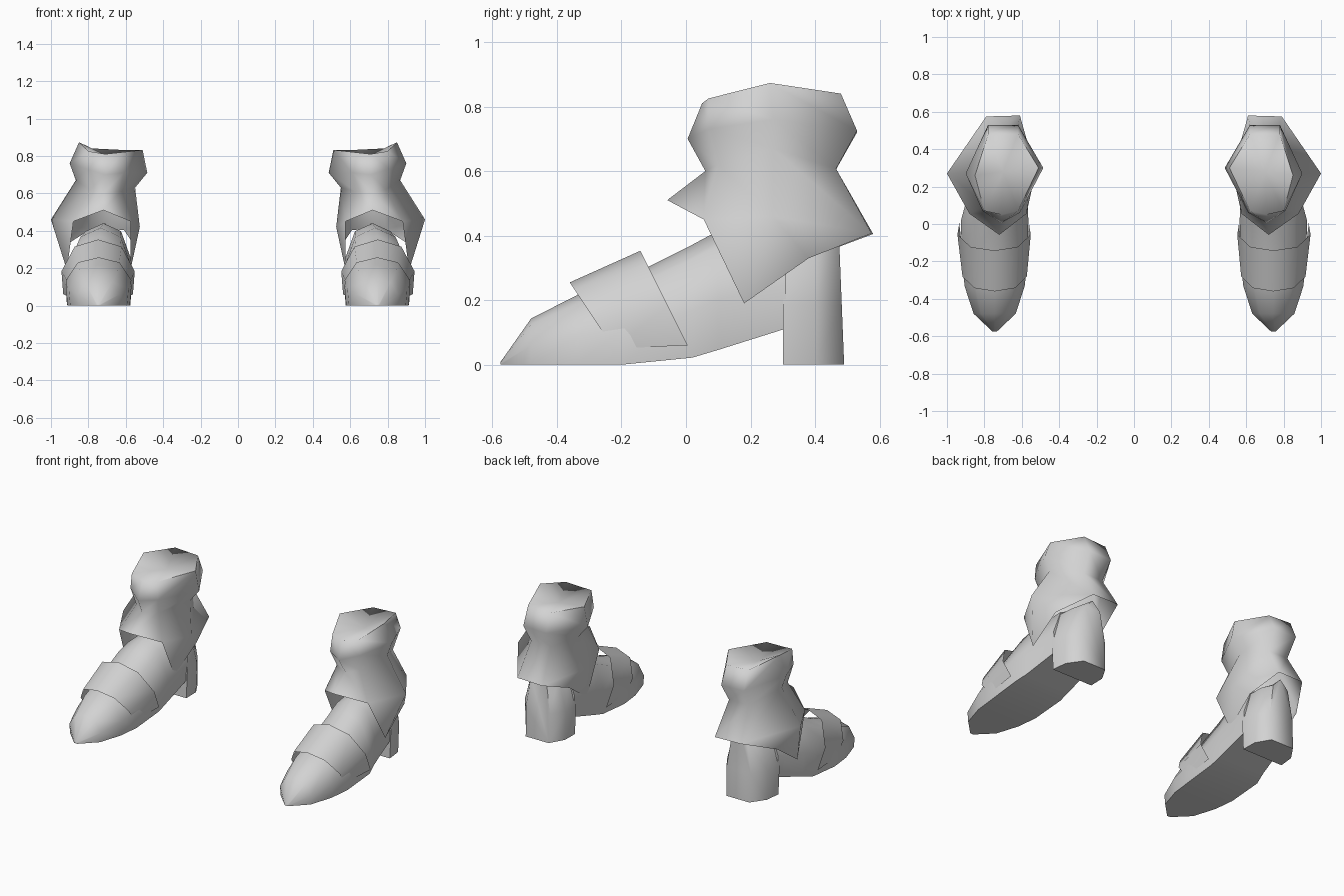
import bpy, bmesh, math

if "Cube" in bpy.data.objects:
    bpy.data.objects.remove(bpy.data.objects["Cube"])

grey = bpy.data.materials.new("light_grey")
grey.diffuse_color = (0.65, 0.65, 0.65, 1)
grey.use_nodes = True
grey.node_tree.nodes["Principled BSDF"].inputs["Base Color"].default_value = grey.diffuse_color


def finish(name, bm, angle):
    """Turn a bmesh into a smooth object mirrored into a pair."""
    bmesh.ops.recalc_face_normals(bm, faces=bm.faces[:])
    me = bpy.data.meshes.new(name)
    bm.to_mesh(me)
    bm.free()
    me.materials.append(grey)
    ob = bpy.data.objects.new(name, me)
    bpy.context.collection.objects.link(ob)
    bpy.ops.object.select_all(action='DESELECT')
    ob.select_set(True)
    bpy.context.view_layer.objects.active = ob
    bpy.ops.object.shade_smooth_by_angle(angle=math.radians(angle))
    ob.modifiers.new("pair", 'MIRROR').use_mirror_merge = False
    return ob


def bridge(bm, a, b, closed):
    n = len(a)
    for i in range(n if closed else n - 1):
        j = (i + 1) % n
        bm.faces.new((a[i], a[j], b[j], b[i]))


def arch_loft(name, stations, closed=True, angle=60):
    """Loft arched sections: centre x, y, half width, bottom z, top z, backward lean."""
    bm = bmesh.new()
    rings = []
    for cx, y, w, zb, zt, lean in stations:
        h = zt - zb
        half = [(0.95, 0), (1, 0.42), (0.64, 0.87)]
        pts = half + [(0, 1)] + [(-u, v) for u, v in reversed(half)]
        rings.append([bm.verts.new((cx + u * w, y - lean * (zb + v * h), zb + v * h))
                      for u, v in pts])
    for a, b in zip(rings, rings[1:]):
        bridge(bm, a, b, closed)
    if closed:
        bm.faces.new(rings[0])
        bm.faces.new(rings[-1])
    return finish(name, bm, angle)


# Foot of the boot, from pointed toe to arch
arch_loft("shoe_body", [
    (.745, -.575, .012, 0, .008, 0),
    (.745, -.48, .112, 0, .143, 0),
    (.745, -.335, .160, 0, .217, 0),
    (.745, -.20, .176, 0, .262, 0),
    (.745, .02, .180, .022, .372, 0),
    (.735, .10, .168, .046, .415, 0),
    (.72, .31, .148, .112, .44, 0),
])

# Raised band across the instep
arch_loft("instep_band", [
    (.745, -.19, .172, .05, .255, .667),
    (.748, .035, .196, .06, .353, .5),
], closed=False)

# Block heel and heel counter
arch_loft("heel", [
    (.72, .30, .152, 0, .44, 0),
    (.715, .40, .145, 0, .44, 0),
    (.71, .49, .085, 0, .44, .04),
])

# Ankle shaft: rim, bulge, neck and flared skirt
# each ring runs front, front outer, outer, back outer, back inner, inner, front inner
rings = [
    [(.71, .05, .81), (.80, .07, .825), (.85, .26, .873), (.78, .48, .84),
     (.62, .48, .832), (.51, .30, .832), (.62, .07, .82)],
    [(.71, .005, .70), (.81, .07, .73), (.90, .27, .76), (.78, .53, .725),
     (.62, .53, .72), (.485, .30, .71), (.61, .06, .71)],
    [(.72, .06, .60), (.79, .10, .62), (.867, .27, .67), (.77, .465, .607),
     (.63, .465, .605), (.55, .30, .63), (.63, .10, .61)],
    [(.72, -.058, .51), (.88, .055, .45), (1.0, .27, .46), (.79, .575, .407),
     (.61, .58, .405), (.525, .28, .42), (.575, .055, .45)],
]
bm = bmesh.new()
loops = [[bm.verts.new(p) for p in ring] for ring in rings]
for a, b in zip(loops, loops[1:]):
    bridge(bm, a, b, True)
# shallow dished top
dish = bm.verts.new((.70, .28, .80))
top = loops[0]
for i in range(7):
    bm.faces.new((top[i], dish, top[(i + 1) % 7]))
# pointed side flaps hanging from the skirt
hem = loops[3]
for front, side, back, tip, rear in (
        (1, 2, 3, (.915, .18, .19), (.91, .38, .33)),
        (6, 5, 4, (.575, .18, .19), (.56, .38, .33))):
    t, r = bm.verts.new(tip), bm.verts.new(rear)
    for tri in ((hem[front], t, hem[side]), (hem[side], t, r), (hem[side], r, hem[back])):
        bm.faces.new(tri)
finish("ankle_shaft", bm, 85)
